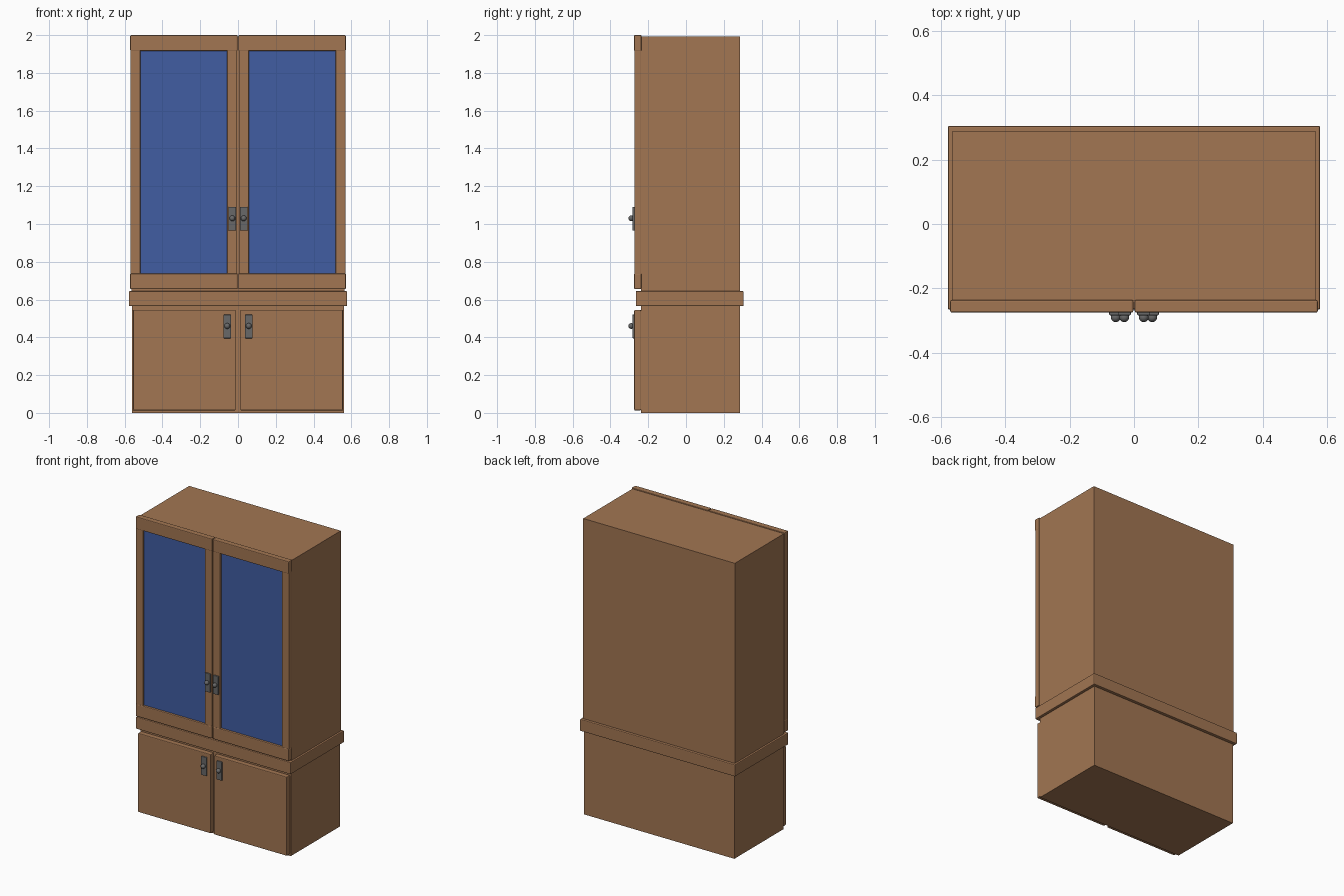
import bpy

if "Cube" in bpy.data.objects:
    bpy.data.objects.remove(bpy.data.objects["Cube"])


def material(name, rgb):
    m = bpy.data.materials.new(name)
    m.diffuse_color = (*rgb, 1)
    m.use_nodes = True
    m.node_tree.nodes["Principled BSDF"].inputs["Base Color"].default_value = m.diffuse_color
    return m


WOOD = material("brown wood", (0.36, 0.18, 0.085))
GLASS = material("blue glass", (0.053, 0.11, 0.36))
METAL = material("grey metal", (0.14, 0.14, 0.14))


def box(name, x, y, z, mat, bevel=0.0):
    """Box from (min, max) ranges, with an optional small rounded edge."""
    ranges = (x, y, z)
    bpy.ops.mesh.primitive_cube_add(size=1, location=[(a + b) / 2 for a, b in ranges])
    ob = bpy.context.object
    ob.name = name
    ob.scale = [b - a for a, b in ranges]
    bpy.ops.object.transform_apply(location=False, rotation=False, scale=True)
    ob.data.materials.append(mat)
    if bevel:
        mod = ob.modifiers.new("soft edges", 'BEVEL')
        mod.width = bevel
        mod.segments = 2
    return ob


def handle(name, x, z):
    """Back plate with a round knob."""
    box(name + "_plate", (x - 0.02, x + 0.02), (-0.284, -0.272),
        (z - 0.065, z + 0.06), METAL, 0.003)
    bpy.ops.mesh.primitive_uv_sphere_add(segments=20, ring_count=12, radius=0.015,
                                         location=(x, -0.29, z))
    knob = bpy.context.object
    knob.name = name + "_knob"
    knob.data.materials.append(METAL)
    bpy.ops.object.shade_smooth_by_angle()


# Carcass: lower cabinet, overhanging counter and tall upper cabinet
box("lower_cabinet", (-0.56, 0.56), (-0.238, 0.285), (0, 0.57), WOOD)
box("counter", (-0.578, 0.578), (-0.266, 0.305), (0.565, 0.645), WOOD, 0.005)
box("upper_cabinet", (-0.565, 0.565), (-0.238, 0.287), (0.64, 1.993), WOOD)

for side, s in (("left", -1), ("right", 1)):
    def span(a, b):
        return (min(s * a, s * b), max(s * a, s * b))

    # Lower solid door
    box(side + "_lower_door", span(0.012, 0.555), (-0.274, -0.238), (0.013, 0.545), WOOD, 0.005)

    # Upper door: rails, stiles and pane
    door = side + "_upper_door_"
    box(door + "top_rail", span(0.002, 0.571), (-0.275, -0.236), (1.917, 2.0), WOOD, 0.005)
    box(door + "bottom_rail", span(0.002, 0.571), (-0.275, -0.236), (0.655, 0.738), WOOD, 0.005)
    box(door + "outer_stile", span(0.517, 0.57), (-0.273, -0.237), (0.73, 1.925), WOOD, 0.005)
    box(door + "inner_stile", span(0.004, 0.058), (-0.273, -0.237), (0.73, 1.925), WOOD, 0.005)
    box(door + "pane", span(0.05, 0.525), (-0.26, -0.25), (0.725, 1.925), GLASS)

    handle(side + "_upper_handle", s * 0.03, 1.03)
    handle(side + "_lower_handle", s * 0.057, 0.46)
